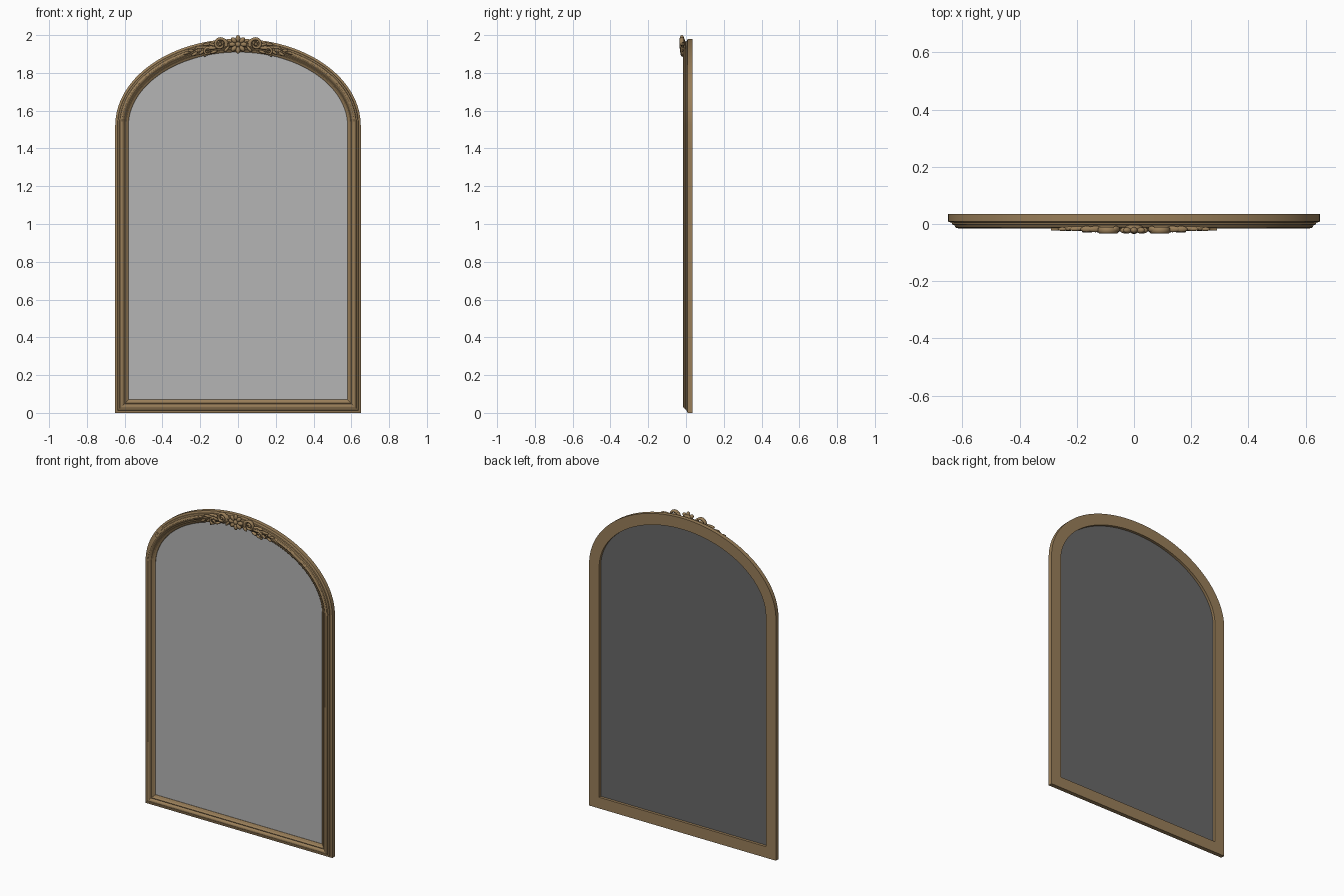
import bpy, bmesh, math
from mathutils import Vector, Matrix

if "Cube" in bpy.data.objects:
    bpy.data.objects.remove(bpy.data.objects["Cube"])

A, B, ZC = 0.65, 0.46, 1.52      # arch half width, arch rise, spring height


def material(name, rgb):
    m = bpy.data.materials.new(name)
    m.diffuse_color = (*rgb, 1)
    m.use_nodes = True
    m.node_tree.nodes["Principled BSDF"].inputs["Base Color"].default_value = m.diffuse_color
    return m


GOLD = material("antique_bronze", (0.32, 0.21, 0.10))
GLASS = material("mirror_silver", (0.46, 0.46, 0.46))
BACK = material("dark_grey_backing", (0.14, 0.14, 0.14))


def finish(bm, name, mat, angle=30):
    bmesh.ops.recalc_face_normals(bm, faces=bm.faces)
    me = bpy.data.meshes.new(name)
    bm.to_mesh(me)
    bm.free()
    ob = bpy.data.objects.new(name, me)
    bpy.context.collection.objects.link(ob)
    me.materials.append(mat)
    bpy.ops.object.select_all(action='DESELECT')
    ob.select_set(True)
    bpy.context.view_layer.objects.active = ob
    bpy.ops.object.shade_smooth_by_angle(angle=math.radians(angle))
    return ob


def outline(d, n=64):
    """Arched outline moved inwards by d, as (x, z) pairs."""
    pts = [(-(A - d), d), (A - d, d)]
    for i in range(n + 1):
        t = math.pi * i / n
        nrm = Vector((math.cos(t) / A, math.sin(t) / B)).normalized()
        pts.append((A * math.cos(t) - d * nrm.x, ZC + B * math.sin(t) - d * nrm.y))
    return pts


# moulded frame: (inset, y) section swept round the arch
section = [(0, .035), (0, .009), (.003, .007), (.012, .005), (.014, -.001), (.018, -.003),
           (.022, -.004), (.024, -.010), (.029, -.014), (.035, -.015), (.040, -.013),
           (.044, -.007), (.048, -.005), (.052, -.007), (.056, -.005), (.060, .001),
           (.065, .003), (.070, .008), (.070, .035)]
bm = bmesh.new()
rings = [[bm.verts.new((x, y, z)) for x, z in outline(d)] for d, y in section]
for k, ring in enumerate(rings):
    nxt = rings[(k + 1) % len(rings)]
    for i in range(len(ring)):
        j = (i + 1) % len(ring)
        bm.faces.new((ring[i], ring[j], nxt[j], nxt[i]))
finish(bm, "moulded_frame", GOLD)


# mirror glass and backing panel
def panel(name, y0, y1, mat):
    bm = bmesh.new()
    f = bm.faces.new([bm.verts.new((x, y0, z)) for x, z in outline(.068)])
    ext = bmesh.ops.extrude_face_region(bm, geom=[f])
    vs = [v for v in ext["geom"] if isinstance(v, bmesh.types.BMVert)]
    bmesh.ops.translate(bm, verts=vs, vec=(0, y1 - y0, 0))
    finish(bm, name, mat)


panel("mirror_glass", .010, .014, GLASS)
panel("backing_panel", .0141, .018, BACK)


# ornament helpers
def blob(bm, x, y, z, sx, sy, sz, ang=0):
    m = (Matrix.Translation((x, y, z)) @ Matrix.Rotation(ang, 4, 'Y')
         @ Matrix.Diagonal((sx, sy, sz, 1)))
    bmesh.ops.create_uvsphere(bm, u_segments=16, v_segments=10, radius=1, matrix=m)


def tube(bm, pts, radii, y, depth=.009, n=10):
    """Tapered round strand along (x, z) points, given depth in y."""
    prev = None
    for i, p in enumerate(pts):
        a, b = Vector(pts[max(i - 1, 0)]), Vector(pts[min(i + 1, len(pts) - 1)])
        t = (b - a).normalized()
        r = radii[i]
        ring = []
        for k in range(n):
            w = 2 * math.pi * k / n
            ring.append(bm.verts.new((p[0] - t.y * r * math.cos(w),
                                      y + depth * math.sin(w),
                                      p[1] + t.x * r * math.cos(w))))
        if prev:
            for k in range(n):
                bm.faces.new((prev[k], prev[(k + 1) % n], ring[(k + 1) % n], ring[k]))
        else:
            bm.faces.new(ring)
        prev = ring
    bm.faces.new(prev)


def spiral(cx, cz, r0, r1, a0, a1, n=30):
    out = []
    for i in range(n + 1):
        f = i / n
        a, r = math.radians(a0 + (a1 - a0) * f), r0 + (r1 - r0) * f
        out.append((cx + r * math.cos(a), cz + r * math.sin(a)))
    return out


def arch_z(x, d):
    return ZC + B * math.sqrt(1 - (x / A) ** 2) - d


def taper(n, r0, r1):
    return [r0 + (r1 - r0) * i / (n - 1) for i in range(n)]


# centre rosette
bm = bmesh.new()
for i in range(8):
    a = math.tau * i / 8
    blob(bm, .031 * math.sin(a), -.022, 1.951 + .031 * math.cos(a), .0125, .011, .018, a)
blob(bm, 0, -.024, 1.951, .014, .011, .014)
blob(bm, 0, -.014, 1.951, .034, .012, .034)
finish(bm, "centre_rosette", GOLD, 60)

# scrolls and leaves on each side
for side, label in ((1, "right"), (-1, "left")):
    bm = bmesh.new()
    # large volute beside the rosette, then a smaller one curling below
    big = spiral(.095, 1.952, .034, .008, 200, -320)
    tube(bm, big, taper(len(big), .009, .005), -.022, .012)
    blob(bm, .095, -.022, 1.952, .009, .012, .009)
    small = spiral(.160, 1.913, .021, .006, 110, -330)
    tube(bm, small, taper(len(small), .007, .004), -.020, .010)
    # stem running along the arch to a thin tip
    stem = [(x, arch_z(x, .030 + .008 * math.sin((x - .1) * 45)))
            for x in [.10 + .19 * i / 24 for i in range(25)]]
    tube(bm, stem, taper(25, .011, .002), -.016, .007)
    # leaves: x, inset from rim, long half-size, tilt
    for x, d, s, tilt in ((.060, .052, .020, -40), (.062, .012, .017, 40),
                          (.135, .020, .026, 75), (.128, .060, .020, 110),
                          (.165, .014, .022, 95), (.190, .050, .020, 125),
                          (.205, .022, .020, 85), (.230, .050, .018, 120),
                          (.250, .026, .016, 90)):
        blob(bm, x, -.018, arch_z(x, d), .008, .011 if x < .18 else .007, s, math.radians(tilt))
    # drop leaf
    blob(bm, .172, -.018, 1.897, .007, .009, .013, math.radians(150))
    if side < 0:
        bmesh.ops.scale(bm, vec=(-1, 1, 1), verts=bm.verts)
    finish(bm, label + "_scroll_ornament", GOLD, 60)
